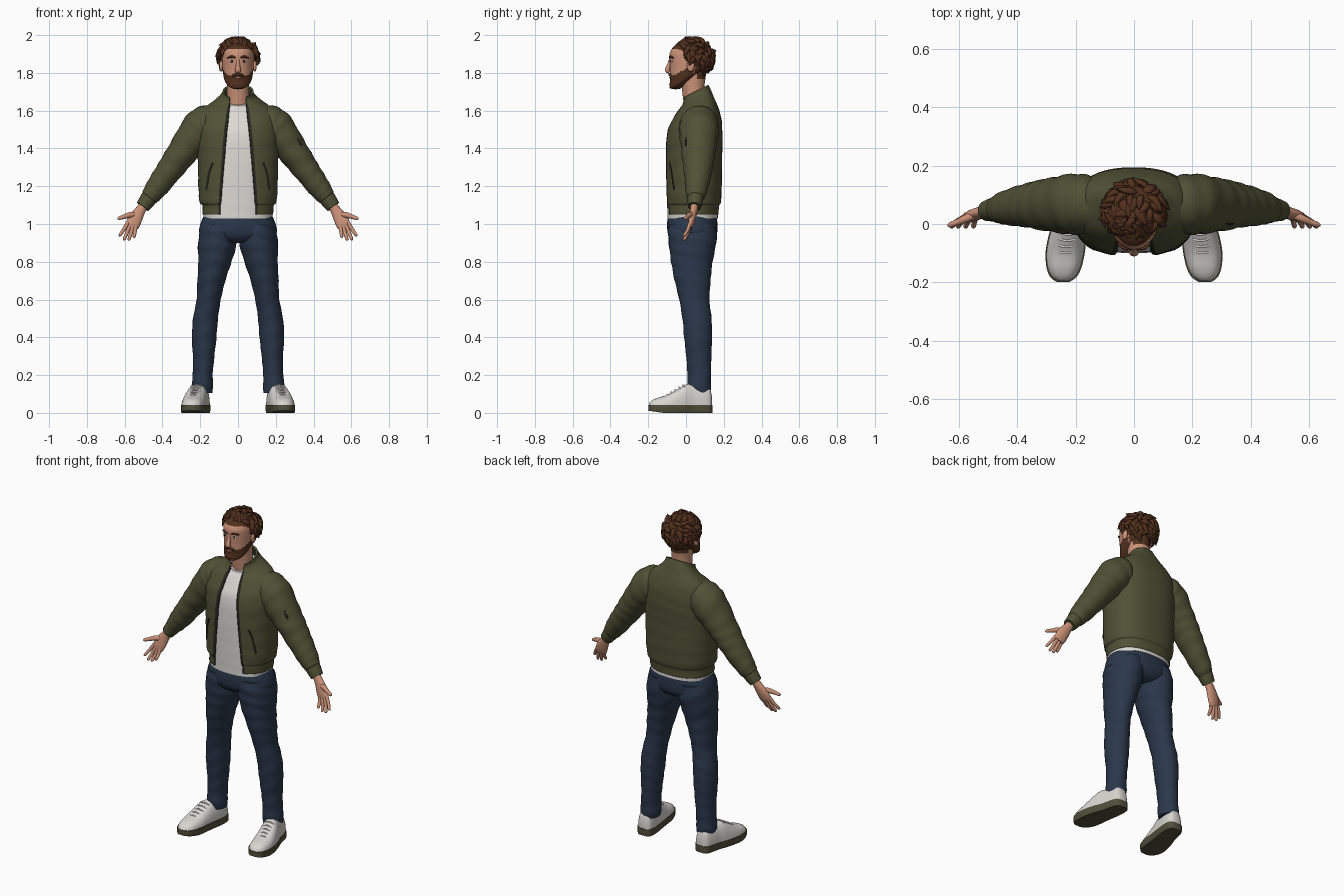
import bpy, bmesh, math, random
from mathutils import Vector as V

random.seed(4)
COL = dict(skin=(.60, .29, .19), hair=(.085, .030, .013), olive_jacket=(.078, .082, .036),
           dark_zip=(.022, .022, .016), white_shirt=(.72, .70, .66), navy_jeans=(.024, .038, .068),
           white_leather=(.68, .67, .63), olive_sole=(.085, .080, .045), lips=(.42, .16, .12),
           dark_eye=(.02, .012, .008))
MAT = {}
for key, c in COL.items():
    MAT[key] = bpy.data.materials.new(key)
    MAT[key].diffuse_color = (*c, 1)


def smooth(rows, k):
    """Catmull-Rom interpolation of tuples."""
    out, m = [], len(rows) - 1
    for i in range(m):
        a, b, c, d = rows[max(i-1, 0)], rows[i], rows[i+1], rows[min(i+2, m)]
        for s in range(k):
            t = s / k
            out.append(tuple(.5*(2*q + (r-p)*t + (2*p-5*q+4*r-w)*t*t + (3*q-p-3*r+w)*t**3)
                             for p, q, r, w in zip(a, b, c, d)))
    return out + [rows[-1]]


def skin(name, rings, mats, closed=True, rule=None, angle=60):
    """Bridge rings of points into a surface; rule(centre, column) picks the material."""
    bm = bmesh.new()
    vs = [[bm.verts.new(p) for p in r] for r in rings]
    n = len(vs[0])
    for r0, r1 in zip(vs, vs[1:]):
        for j in range(n if closed else n - 1):
            k = (j + 1) % n
            f = bm.faces.new((r0[j], r0[k], r1[k], r1[j]))
            if rule:
                f.material_index = rule(f.calc_center_median(), j)
    if closed:
        for r in (vs[0], vs[-1]):
            f = bm.faces.new(r)
            if rule:
                f.material_index = rule(f.calc_center_median(), 0)
        bmesh.ops.recalc_face_normals(bm, faces=bm.faces)
    return finish(name, bm, mats, angle)


def finish(name, bm, mats, angle=60):
    me = bpy.data.meshes.new(name)
    bm.to_mesh(me)
    bm.free()
    for m in mats:
        me.materials.append(MAT[m])
    me.shade_smooth()
    me.set_sharp_from_angle(angle=math.radians(angle))
    ob = bpy.data.objects.new(name, me)
    bpy.context.collection.objects.link(ob)
    return ob


def ring_pt(r, a, e=1.0, wr=0):
    """Point on a tilted superellipse; row = cx, cy, z, rx, ry, tilt. Angle 0 is the front."""
    f = 1 + wr * math.sin(r[2]*75 + 2.5*math.sin(a + r[2]*6))
    s, c = math.sin(a), math.cos(a)
    x = math.copysign(abs(s)**e, s) * r[3] * f
    y = -math.copysign(abs(c)**e, c) * r[4] * f
    return V((r[0] + x, r[1] + y, r[2] + r[5]*y))


def loft(name, rows, mats, n=40, k=5, e=1.0, wr=0, rule=None):
    rings = [[ring_pt(r, 2*math.pi*j/n, e, wr) for j in range(n)] for r in smooth(rows, k)]
    return skin(name, rings, mats, rule=rule)


def tube(name, rows, mats, ref=(0, 1, 0), n=12, k=4, s=1, wr=0, top=9):
    """Sweep an ellipse along a path; row = x, y, z, width, thickness (along ref)."""
    rows = smooth(rows, k)
    P = [V(r[:3]) for r in rows]
    rings = []
    for i, r in enumerate(rows):
        t = (P[min(i+1, len(P)-1)] - P[max(i-1, 0)]).normalized()
        u = t.cross(V(ref)).normalized()
        v = u.cross(t)
        ring = []
        for j in range(n):
            a = 2*math.pi*j/n
            f = 1 + wr*math.sin(i*1.15 + 2*math.sin(a + i*.2))
            p = P[i] + (u*r[3]*math.cos(a) + v*r[4]*math.sin(a))*f
            ring.append((p.x*s, p.y, min(p.z, top)))
        rings.append(ring)
    return skin(name, rings, mats)


def ball(name, loc, rad, mat):
    bm = bmesh.new()
    bmesh.ops.create_uvsphere(bm, u_segments=24, v_segments=14, radius=1)
    for v in bm.verts:
        v.co = V([c*r + l for c, r, l in zip(v.co, rad, loc)])
    return finish(name, bm, [mat])


# Shirt
loft("shirt", [(0, .035, 1.03, .182, .133, 0), (0, .035, 1.07, .184, .134, 0), (0, .038, 1.2, .195, .138, 0),
               (0, .04, 1.35, .198, .139, 0), (0, .045, 1.48, .195, .134, 0), (0, .055, 1.56, .17, .112, .08),
               (0, .06, 1.61, .13, .09, .15), (0, .055, 1.64, .085, .072, .35),
               (0, .05, 1.655, .071, .067, .4)], ["white_shirt"], n=56, e=.85, wr=.004)

# Open jacket body: last value in each row is the half width of the front opening
J = smooth([(0, .035, 1.05, .186, .138, 0, .095), (0, .036, 1.098, .189, .14, 0, .093),
            (0, .037, 1.115, .203, .147, 0, .092), (0, .039, 1.2, .21, .15, 0, .085),
            (0, .04, 1.35, .213, .151, 0, .072), (0, .045, 1.48, .215, .148, 0, .06),
            (0, .055, 1.56, .205, .13, .08, .052), (0, .06, 1.615, .175, .105, .15, .047),
            (0, .06, 1.65, .125, .086, .3, .045), (0, .055, 1.68, .09, .075, .45, .045),
            (0, .05, 1.703, .081, .069, .5, .05)], 6)
E, N = .85, 84
rings = []
for r in J:
    a0 = math.asin((r[6]/r[3])**(1/E))
    rings.append([ring_pt(r, a0 + (2*math.pi - 2*a0)*j/N, E, .006) for j in range(N + 1)])
body = skin("jacket_body", rings, ["olive_jacket", "dark_zip"], closed=False,
            rule=lambda c, j: int(j in (0, N-1) and c.z < 1.64))
so = body.modifiers.new("thickness", "SOLIDIFY")
so.thickness, so.offset = .012, -1


def on_jacket(z, a, s):
    p = ring_pt(min(J, key=lambda r: abs(r[2] - z)), a, E)
    return (p.x*s, p.y, p.z)


for s, side in ((1, "left"), (-1, "right")):
    # Sleeves, cuffs and pocket welts
    tube(side + "_sleeve", [(.12, .068, 1.545, .085, .085), (.165, .068, 1.53, .1, .1), (.205, .068, 1.495, .102, .104),
                            (.265, .066, 1.42, .086, .095), (.32, .065, 1.345, .076, .085),
                            (.37, .063, 1.275, .068, .074), (.425, .057, 1.2, .06, .062),
                            (.462, .052, 1.15, .05, .05), (.472, .051, 1.137, .042, .042)],
         ["olive_jacket"], n=32, k=6, s=s, wr=.022)
    tube(side + "_cuff", [(.455, .052, 1.16, .042, .042), (.475, .05, 1.132, .044, .042), (.505, .045, 1.092, .037, .035)],
         ["olive_jacket"], n=24, s=s)
    tube(side + "_pocket_welt", [(*on_jacket(1.32, .62, s), .006, .004), (*on_jacket(1.26, .75, s), .006, .004),
                                 (*on_jacket(1.19, .88, s), .006, .004)], ["dark_zip"], n=8)

    # Hands: palm, fingers, thumb
    tube(side + "_palm", [(.49, .046, 1.11, .024, .021), (.515, .042, 1.075, .027, .02), (.54, .034, 1.035, .036, .019),
                          (.556, .026, 1.0, .037, .016), (.564, .021, .98, .031, .011)], ["skin"], n=20, s=s)
    for f, (x0, z0, x1, z1) in dict(index=(.588, .998, .627, .936), middle=(.575, .986, .604, .915),
                                    ring=(.559, .98, .578, .914), little=(.543, .982, .55, .928)).items():
        tube(f"{side}_{f}_finger", [(x0 - .007, .025, z0 + .015, .009, .01), (x0, .019, z0, .0105, .01),
                                    ((x0+x1)/2, .008, (z0+z1)/2, .0095, .009), (x1*.93+x0*.07, -.008, z1 + .006, .008, .008),
                                    (x1, -.012, z1, .003, .003)], ["skin"], s=s)
    tube(side + "_thumb", [(.54, .035, 1.05, .014, .014), (.572, .02, 1.048, .015, .014), (.605, .006, 1.038, .0115, .011),
                           (.63, -.003, 1.03, .009, .009), (.638, -.005, 1.027, .003, .003)], ["skin"], s=s)

    # Jeans legs
    loft(side + "_jeans_leg", [(s*x, y, z, rx, ry, 0) for x, y, z, rx, ry in
                               ((.19, .07, .105, .054, .058), (.189, .07, .14, .057, .062), (.187, .07, .2, .053, .062),
                                (.182, .068, .3, .057, .067), (.179, .064, .4, .065, .074), (.172, .058, .5, .066, .077),
                                (.155, .044, .6, .064, .08), (.141, .035, .7, .074, .095), (.122, .031, .8, .088, .11),
                                (.111, .034, .88, .101, .123), (.105, .034, .95, .1, .129), (.1, .034, 1.0, .09, .125))],
         ["navy_jeans"], n=36, k=8, wr=.014)

    # Shoes: upper and sole share a list of y, centre, half width, height
    S = [(.138, .196, .022, .085), (.125, .196, .041, .13), (.09, .199, .05, .145), (.04, .207, .054, .15),
         (-.0, .218, .059, .15), (-.05, .229, .063, .122), (-.1, .236, .064, .095), (-.15, .24, .056, .08),
         (-.18, .242, .041, .066), (-.196, .243, .018, .05)]
    up, sole = [], []
    for y, cx, hw, h in smooth(S, 4):
        up.append([(s*(cx + hw*math.copysign(abs(math.cos(a))**.75, math.cos(a))), y, .025 + (h-.025)*math.sin(a)**.75)
                   for a in [math.pi*j/20 for j in range(21)]])
        lift = .012 * max(0, (-y - .12)/.08)
        sole.append([(s*(cx + w*(hw + .003)), y*1.015, z) for w, z in
                     ((-.93, lift), (.93, lift), (1, .012 + lift), (1, .042), (-1, .042), (-1, .012 + lift))])
    skin(side + "_shoe_upper", up, ["white_leather"])
    skin(side + "_shoe_sole", sole, ["olive_sole"], angle=35)
    for i in range(5):
        y, z, cx = -.1 + i*.021, .096 + i*.0125, .236 - i*.004
        tube(f"{side}_lace_{i}", [(cx - .03, y + .008, z - .008, .004, .004), (cx, y, z + .002, .004, .004),
                                  (cx + .03, y + .008, z - .008, .004, .004)], ["white_shirt"], n=6, s=s)

    # Face details that come in pairs
    ball(side + "_ear", (s*.088, .025, 1.837), (.011, .02, .031), "skin")
    ball(side + "_eye", (s*.032, -.0735, 1.862), (.014, .008, .007), "white_shirt")
    ball(side + "_iris", (s*.032, -.0795, 1.862), (.006, .004, .006), "dark_eye")
    tube(side + "_eyebrow", [(.013, -.085, 1.879, .005, .004), (.034, -.083, 1.886, .006, .006),
                             (.056, -.066, 1.879, .003, .004)], ["hair"], s=s, n=8)

# Sleeve pocket on one arm
tube("sleeve_pocket_zip", [(.298, .006, 1.478, .006, .004), (.32, .0, 1.445, .006, .004), (.338, .0, 1.415, .006, .004)],
     ["dark_zip"], n=8)

# Jeans hips
loft("jeans_hips", [(0, .035, .9, .08, .085, 0), (0, .035, .918, .15, .112, 0), (0, .034, .95, .203, .13, 0),
                    (0, .033, 1.0, .199, .133, 0), (0, .034, 1.045, .18, .129, 0)], ["navy_jeans"], n=48, e=.9)

# Neck and head, with beard and scalp coloured by position
loft("neck", [(0, .055, 1.58, .064, .06, 0), (0, .045, 1.66, .06, .06, 0), (0, .038, 1.72, .058, .06, 0),
              (0, .037, 1.78, .06, .067, 0), (0, .037, 1.83, .06, .075, 0)], ["skin", "hair"],
     rule=lambda c, j: int(c.z > 1.765 and c.y > .055))


def head_rule(c, j):
    if c.z > 1.925 - max(0, c.y + .04)*.6 or (c.y > .045 and c.z > 1.78):
        return 1
    return int(c.y < .04 and c.z < 1.788 + max(0, c.y + .06)*.6)


loft("head", [(0, -.052, 1.714, .014, .014, 0), (0, -.05, 1.72, .034, .03, .1), (0, -.036, 1.735, .054, .05, .3),
              (0, -.012, 1.76, .07, .073, .35), (0, .008, 1.79, .078, .092, .3), (0, .02, 1.828, .082, .105, .1),
              (0, .021, 1.87, .084, .108, 0), (0, .024, 1.91, .083, .108, 0), (0, .03, 1.945, .068, .088, 0),
              (0, .035, 1.965, .03, .04, 0)], ["skin", "hair"], n=64, k=7, rule=head_rule)
tube("nose", [(0, -.08, 1.878, .008, .008), (0, -.086, 1.855, .009, .009), (0, -.096, 1.826, .013, .012),
              (0, -.098, 1.812, .016, .012), (0, -.088, 1.803, .01, .007)], ["skin"], n=16)
tube("moustache", [(-.036, -.068, 1.775, .004, .004), (-.018, -.083, 1.789, .008, .006), (0, -.088, 1.793, .007, .006),
                   (.018, -.083, 1.789, .008, .006), (.036, -.068, 1.775, .004, .004)], ["hair"])
ball("mouth", (0, -.083, 1.775), (.02, .006, .006), "lips")
ball("chin_beard", (0, -.055, 1.737), (.042, .034, .024), "hair")

# Hair: a cap covered in tapered, swept locks
C, R = V((0, .042, 1.885)), V((.096, .094, .088))
ball("hair_cap", C, R, "hair")
count, golden = 150, math.pi*(3 - math.sqrt(5))
for i in range(count):
    nz = 1 - 1.5*(i + .5)/count
    h, a = math.sqrt(1 - nz*nz), golden*i
    d = V((h*math.cos(a), h*math.sin(a), nz))
    if (d.y < -.1 and nz < .3) or (d.y < .35 and nz < .1):
        continue                                   # keep face and ears clear
    p = C + V([x*y for x, y in zip(d, R)])
    wave = random.uniform(-.5, .5)
    flow = V((-.45 + wave, -.75, .1))*max(nz, 0) + V((wave, .1, -.9))*(1 - max(nz, 0))
    if d.y < -.45:
        flow = V((-.7 + wave*1.5, -.2, .5))         # fringe swept up and aside
    f = (flow - d*flow.dot(d)).normalized()
    g = f.cross(d)*random.choice((-1, 1))*.012
    L = random.uniform(.7, 1.05)
    w = random.uniform(.012, .017)
    pts = [(p - d*.006, w*.6, .006), (p + f*.022*L + d*.006, w, .011), (p + f*.046*L + d*.005 + g, w*.8, .009),
           (p + f*.07*L + g*2.2 + d*random.uniform(-.006, .006), .001, .001)]
    tube(f"hair_lock_{i}", [(*q, ra, rb) for q, ra, rb in pts], ["hair"], ref=d, n=8, k=3, top=2.0)
